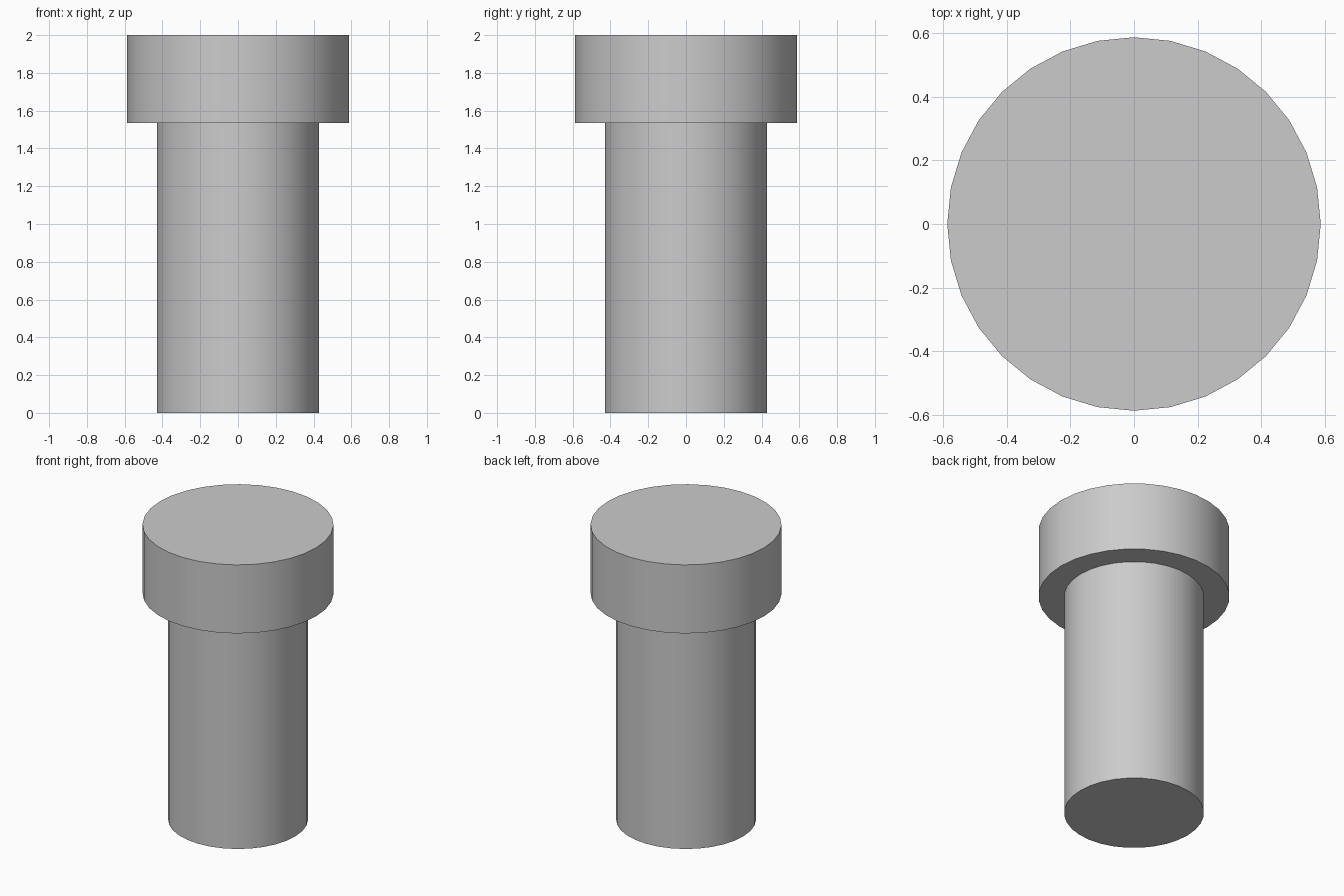
import bpy, bmesh
from math import radians, sin, cos, tau

if "Cube" in bpy.data.objects:
    bpy.data.objects.remove(bpy.data.objects["Cube"])

SIDES = 32
# Half profile (radius, height): shaft bottom, shaft top, head underside rim, head top rim
PROFILE = [(0.43, 0.0), (0.43, 1.535), (0.587, 1.535), (0.587, 2.0)]

# Stepped pin: revolve the profile, then cap both ends
bm = bmesh.new()
rings = [[bm.verts.new((r * cos(tau * i / SIDES), r * sin(tau * i / SIDES), z))
          for i in range(SIDES)] for r, z in PROFILE]
for low, high in zip(rings, rings[1:]):
    for i in range(SIDES):
        j = (i + 1) % SIDES
        bm.faces.new((low[i], low[j], high[j], high[i]))
bm.faces.new(rings[0][::-1])
bm.faces.new(rings[-1])

mesh = bpy.data.meshes.new("headed_pin")
bm.to_mesh(mesh)
bm.free()
pin = bpy.data.objects.new("headed_pin", mesh)
bpy.context.collection.objects.link(pin)

# Smooth sides with crisp rims
bpy.context.view_layer.objects.active = pin
pin.select_set(True)
bpy.ops.object.shade_smooth_by_angle(angle=radians(30))
